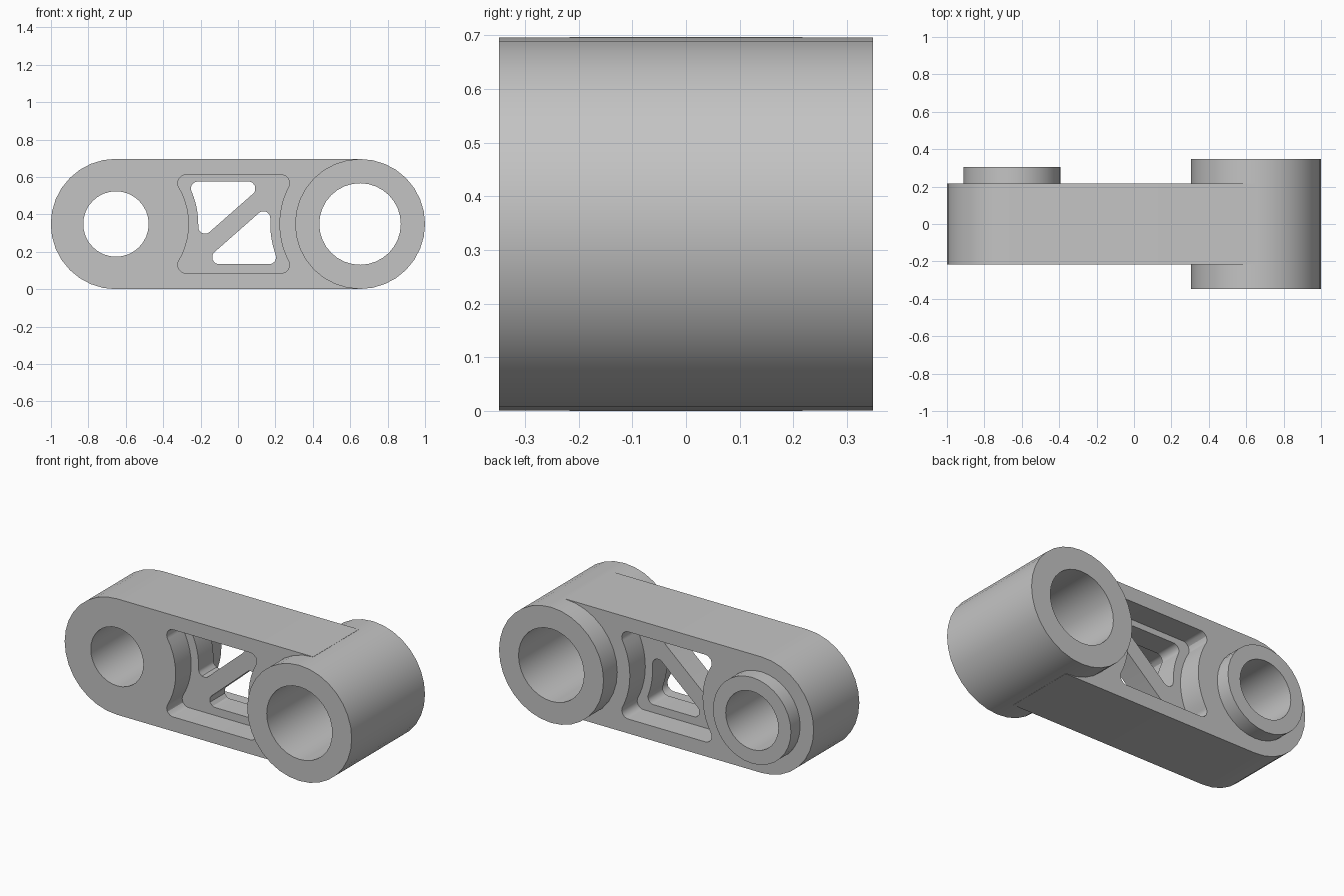
import bpy, bmesh
from math import radians, sin, cos, pi, sqrt, tan
from mathutils import Matrix, Vector

cube = bpy.data.objects.get("Cube")
if cube:
    bpy.data.objects.remove(cube, do_unlink=True)

MID = 0.3485            # height of the bore axes
END = 0.6525            # distance of the bore axes from the centre
HALF = 0.217            # half thickness of the arm

grey = bpy.data.materials.new("plain grey")
grey.use_nodes = True
grey.diffuse_color = (0.55, 0.55, 0.55, 1)
grey.node_tree.nodes["Principled BSDF"].inputs["Base Color"].default_value = grey.diffuse_color


def arc(cx, r, start, end, n):
    """Points on an arc about a bore axis, angles in degrees."""
    angles = [radians(start + (end - start) * i / n) for i in range(n + 1)]
    return [(cx + r * cos(a), MID + r * sin(a)) for a in angles]


def circle(cx, r, n=32):
    return arc(cx, r, 0, 360, n)[:-1]


def tangent_corner(point, cx, z):
    """Where the arc's tangent at a point reaches height z."""
    x, pz = point
    return (x - (z - pz) * (pz - MID) / (x - cx), z)


def rounded(points, corners, r, n=6):
    """Replace the listed corners of an outline by fillets of radius r."""
    out = []
    for i, p in enumerate(points):
        p = Vector(p)
        if i not in corners:
            out.append(p)
            continue
        a = (Vector(points[i - 1]) - p).normalized()
        b = (Vector(points[(i + 1) % len(points)]) - p).normalized()
        half = a.angle(b) / 2
        centre = p + (a + b).normalized() * (r / sin(half))
        t0 = p + a * (r / tan(half)) - centre
        t1 = p + b * (r / tan(half)) - centre
        for k in range(n + 1):
            f = k / n
            out.append(centre + (t0 * (1 - f) + t1 * f).normalized() * r)
    return out


def plate(name, outlines, y0, y1):
    """Extrude filled outlines (outer edge and holes) from y0 to y1."""
    curve = bpy.data.curves.new(name, 'CURVE')
    curve.dimensions = '2D'
    curve.fill_mode = 'BOTH'
    curve.extrude = (y1 - y0) / 2
    for pts in outlines:
        s = curve.splines.new('POLY')
        s.points.add(len(pts) - 1)
        for q, p in zip(s.points, pts):
            q.co = (p[0], p[1], 0, 1)
        s.use_cyclic_u = True
    temp = bpy.data.objects.new(name + " outline", curve)
    mesh = bpy.data.meshes.new_from_object(temp)
    bpy.data.objects.remove(temp)
    bpy.data.curves.remove(curve)
    mesh.name = name
    bm = bmesh.new()
    bm.from_mesh(mesh)
    bm.transform(Matrix.Translation((0, (y0 + y1) / 2, 0)) @ Matrix.Rotation(pi / 2, 4, 'X'))
    bmesh.ops.remove_doubles(bm, verts=bm.verts, dist=1e-5)
    bmesh.ops.recalc_face_normals(bm, faces=bm.faces)
    for f in bm.faces:
        f.smooth = True
        f.material_index = 0
    for e in bm.edges:
        e.smooth = len(e.link_faces) == 2 and e.calc_face_angle() < radians(30)
    bm.to_mesh(mesh)
    bm.free()
    mesh.materials.clear()
    mesh.materials.append(grey)
    obj = bpy.data.objects.new(name, mesh)
    bpy.context.collection.objects.link(obj)
    return obj


# Pocket outline: both sides curve around the bores
left = arc(-END, 0.39, -31, 31, 10)
right = arc(END, 0.431, 152, 208, 10)
low, high = MID - 0.262, MID + 0.262
pocket = [tangent_corner(left[0], -END, low)] + left + [tangent_corner(left[-1], -END, high)]
pocket += [tangent_corner(right[0], END, high)] + right + [tangent_corner(right[-1], END, low)]
n = len(left) + 2
pocket = rounded(pocket, (0, n - 1, n, 2 * n - 1), 0.042)

# Two windows on either side of the diagonal brace
SLOPE = 0.88


def window(cx, r, start, end, z_flat, dx, dz):
    """Curved side about cx, a flat edge, and a brace edge through (dx, dz)."""
    side = arc(cx, r, start, end, 6)
    flat = tangent_corner(side[-1], cx, z_flat)
    tip = (dx + (z_flat - dz) / SLOPE, z_flat)
    x = side[0][0]
    foot = (x, dz + (x - dx) * SLOPE)
    pts = [foot] + side + [flat, tip]
    return rounded(pts, (0, len(pts) - 2, len(pts) - 1), 0.036)


upper = window(-END, 0.44, 0, 23, 0.575, 0.08, 0.51)
lower = window(END, 0.48, 180, 203, 0.134, 0.107, 0.403)

# Arm: rounded left end, right end tucked inside the large sleeve wall
TUCK = 0.28
arm = arc(-END, MID, 90, 270, 16) + [(END, 0)] + arc(END, TUCK, 270, 90, 16) + [(END, 2 * MID)]
plate("arm", [arm, circle(-END, 0.175), pocket], -HALF, HALF)
plate("braced_web", [pocket, upper, lower], -0.07, 0.07)

# Sleeve and boss around the bores
plate("large_sleeve", [circle(END, 0.3475), circle(END, 0.218)], -0.348, 0.348)
plate("small_boss", [circle(-END, 0.259), circle(-END, 0.175)], HALF, 0.305)
